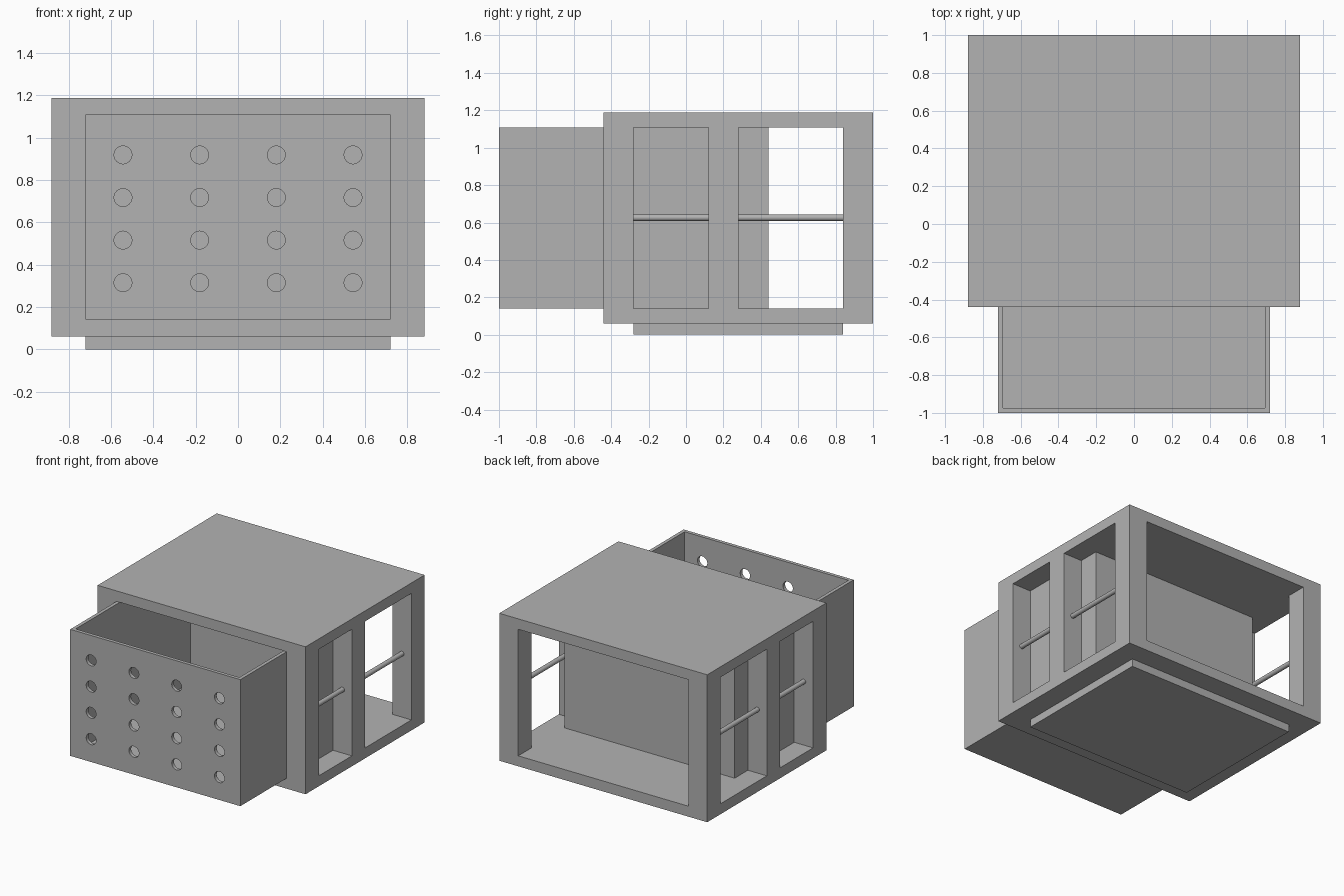
import bpy, bmesh
from math import radians
from mathutils import Matrix, Vector

if "Cube" in bpy.data.objects:
    bpy.data.objects.remove(bpy.data.objects["Cube"], do_unlink=True)

grey = bpy.data.materials.new("plain grey")
grey.use_nodes = True
COLOUR = (0.448, 0.448, 0.448, 1)
grey.diffuse_color = COLOUR
next(n for n in grey.node_tree.nodes if n.type == "BSDF_PRINCIPLED").inputs["Base Color"].default_value = COLOUR


def finish(name, bm):
    bmesh.ops.recalc_face_normals(bm, faces=bm.faces)
    mesh = bpy.data.meshes.new(name)
    bm.to_mesh(mesh)
    bm.free()
    mesh.materials.append(grey)
    obj = bpy.data.objects.new(name, mesh)
    bpy.context.collection.objects.link(obj)
    return obj


def box(name, low, high):
    low, high = Vector(low), Vector(high)
    bm = bmesh.new()
    place = Matrix.Translation((low + high) / 2) @ Matrix.Diagonal((*(high - low), 1))
    bmesh.ops.create_cube(bm, size=1, matrix=place)
    return finish(name, bm)


def add_rod(bm, centre, radius, length):
    """Cylinder along y."""
    place = Matrix.Translation(centre) @ Matrix.Rotation(radians(90), 4, "X")
    bmesh.ops.create_cone(bm, cap_ends=True, segments=32, radius1=radius,
                          radius2=radius, depth=length, matrix=place)


def prism(name, outline, bottom, top):
    bm = bmesh.new()
    face = bm.faces.new([bm.verts.new((x, y, bottom)) for x, y in outline])
    raised = bmesh.ops.extrude_face_region(bm, geom=[face])["geom"]
    verts = [g for g in raised if isinstance(g, bmesh.types.BMVert)]
    bmesh.ops.translate(bm, verts=verts, vec=(0, 0, top - bottom))
    return finish(name, bm)


def cut(target, cutter):
    cutter.hide_render = True
    mod = target.modifiers.new("cut", "BOOLEAN")
    mod.operation, mod.solver, mod.object = "DIFFERENCE", "EXACT", cutter
    select(target)
    bpy.ops.object.modifier_apply(modifier=mod.name)
    bpy.data.objects.remove(cutter, do_unlink=True)


def select(obj):
    bpy.ops.object.select_all(action="DESELECT")
    obj.select_set(True)
    bpy.context.view_layer.objects.active = obj


def smooth(obj):
    select(obj)
    bpy.ops.object.shade_smooth_by_angle(angle=radians(30))


HALF, INNER = 0.88, 0.72            # cabinet half width, opening half width
FRONT, BACK = -0.44, 1.0
FLOOR, CEILING = 0.14, 1.108
WINDOWS = [(-0.28, 0.12), (0.28, 0.84)]

# Cabinet: one plan-shaped void opens the front, back and side windows
cabinet = box("cabinet_frame", (-HALF, FRONT, 0.06), (HALF, BACK, 1.188))
side = [(INNER, FRONT - 0.1)]
for y0, y1 in WINDOWS:
    side += [(INNER, y0), (HALF + 0.1, y0), (HALF + 0.1, y1), (INNER, y1)]
side.append((INNER, BACK + 0.1))
outline = side + [(-x, y) for x, y in reversed(side)]
cut(cabinet, prism("void", outline, FLOOR, CEILING))

# Plinth
box("plinth", (-INNER, -0.28, 0), (INNER, 0.84, 0.06))

# Drawer: open tray pulled out of the front
WALL = 0.027
drawer = box("drawer", (-INNER, -1, FLOOR), (INNER, 0.44, CEILING))
cut(drawer, box("cavity", (-INNER + WALL, -1 + WALL, FLOOR + WALL),
                (INNER - WALL, 0.44 - WALL, CEILING + 0.2)))

# Grid of round holes through the drawer front
holes = bmesh.new()
for column in range(4):
    for row in range(4):
        add_rod(holes, (0.362 * (column - 1.5), -1, 0.315 + 0.201 * row), 0.042, 0.2)
cut(drawer, finish("holes", holes))
smooth(drawer)

# Horizontal bars across the side windows
for label, sign in (("left", 1), ("right", -1)):
    for place, (y0, y1) in zip(("front", "back"), WINDOWS):
        bm = bmesh.new()
        add_rod(bm, (sign * 0.8, (y0 + y1) / 2, 0.626), 0.018, y1 - y0)
        smooth(finish(f"{label}_{place}_bar", bm))
